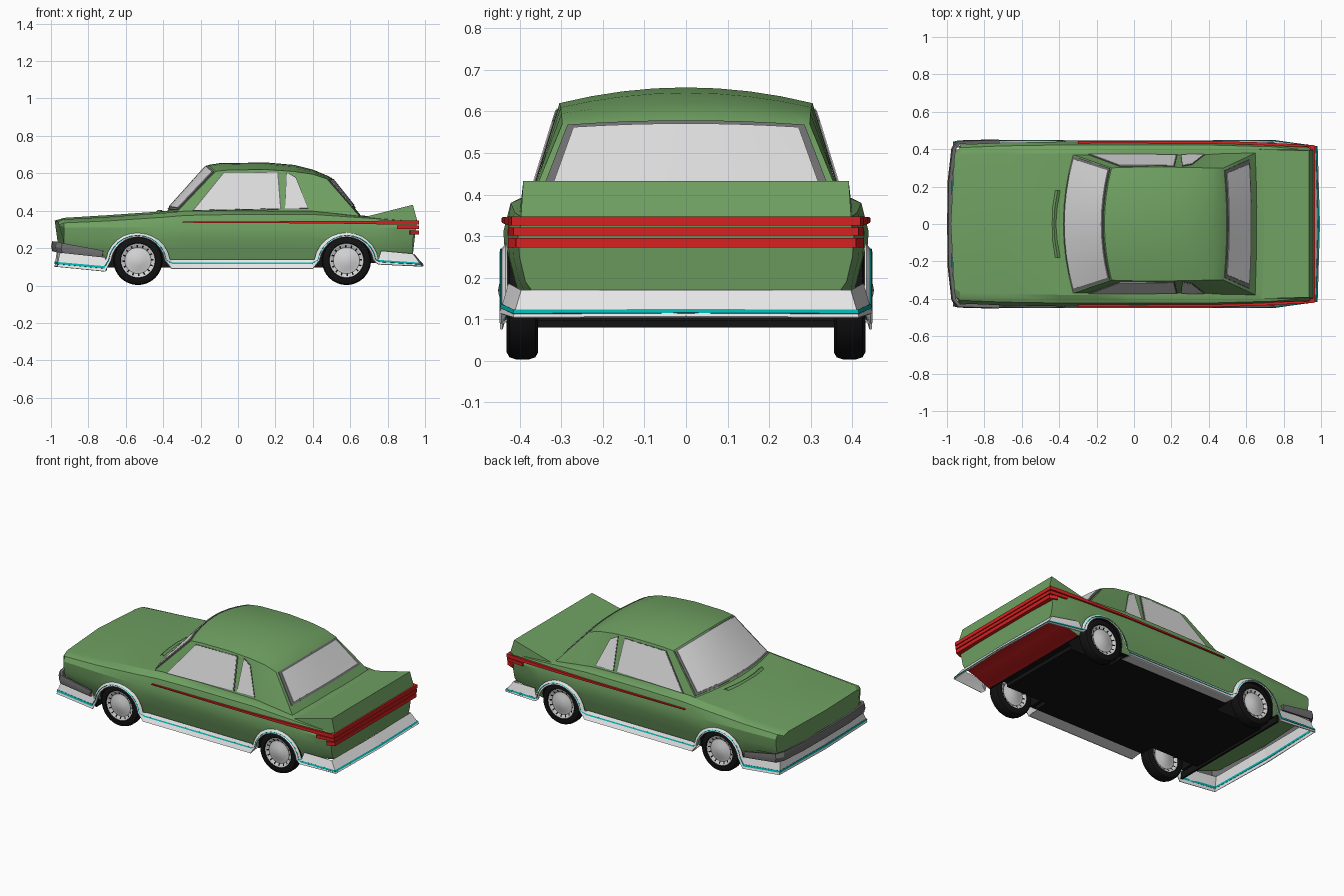
import bpy, bmesh, math
from mathutils import Vector, Matrix

if "Cube" in bpy.data.objects:
    bpy.data.objects.remove(bpy.data.objects["Cube"])


def mat(name, r, g, b):
    m = bpy.data.materials.new(name)
    m.diffuse_color = (r, g, b, 1)
    m.use_nodes = True
    m.node_tree.nodes["Principled BSDF"].inputs["Base Color"].default_value = m.diffuse_color
    return m


GREEN = mat("green_paint", 0.16, 0.355, 0.122)
BLACK = mat("black_rubber", 0.006, 0.006, 0.006)
GLASS = mat("pale_glass", 0.72, 0.72, 0.72)
TRIM = mat("dark_grey_trim", 0.16, 0.16, 0.165)
WHITE = mat("white_skirt", 0.80, 0.80, 0.80)
RED = mat("red_stripe", 0.68, 0.014, 0.014)
TEAL = mat("teal_line", 0.0, 0.46, 0.44)
METAL = mat("light_metal", 0.66, 0.66, 0.66)


def select(ob):
    bpy.ops.object.select_all(action='DESELECT')
    ob.select_set(True)
    bpy.context.view_layer.objects.active = ob


def smooth(ob, angle):
    select(ob)
    bpy.ops.object.shade_smooth_by_angle(angle=math.radians(angle))


def finish(name, bm, mats, mirror=False, solid=0, angle=30):
    bmesh.ops.remove_doubles(bm, verts=bm.verts, dist=1e-5)
    bmesh.ops.recalc_face_normals(bm, faces=bm.faces)
    me = bpy.data.meshes.new(name)
    bm.to_mesh(me)
    bm.free()
    ob = bpy.data.objects.new(name, me)
    bpy.context.collection.objects.link(ob)
    for m in mats:
        me.materials.append(m)
    select(ob)
    if solid:
        s = ob.modifiers.new("thickness", 'SOLIDIFY')
        s.thickness, s.offset = solid, 0
        bpy.ops.object.modifier_apply(modifier=s.name)
    smooth(ob, angle)
    if mirror:
        ob.modifiers.new("mirror", 'MIRROR').use_axis = (False, True, False)
    return ob


def add_grid(bm, rows, closed=False, rule=None):
    vs = [[bm.verts.new(p) for p in r] for r in rows]
    n = len(rows[0])
    for i in range(len(rows) - 1):
        for j in range(n if closed else n - 1):
            k = (j + 1) % n
            f = bm.faces.new((vs[i][j], vs[i][k], vs[i + 1][k], vs[i + 1][j]))
            if rule:
                f.material_index = rule(i, j)
    return vs


def grid(name, rows, m, **kw):
    bm = bmesh.new()
    add_grid(bm, rows)
    return finish(name, bm, [m], **kw)


def box(name, x0, x1, y0, y1, z0, z1, m, **kw):
    bm = bmesh.new()
    bmesh.ops.create_cube(bm, size=1)
    for v in bm.verts:
        v.co = ((x0 + x1) / 2 + v.co.x * (x1 - x0), (y0 + y1) / 2 + v.co.y * (y1 - y0),
                (z0 + z1) / 2 + v.co.z * (z1 - z0))
    return finish(name, bm, [m], **kw)


# Lower body: lofted rings (x, half width, shoulder height, centre height, bottom height)
stations = [(-.98, .40, .325, .347, .20), (-.93, .425, .335, .362, .20), (-.70, .435, .345, .376, .12),
            (-.40, .44, .365, .397, .12), (-.28, .44, .375, .408, .12), (0, .44, .38, .41, .12),
            (.40, .44, .38, .405, .12), (.74, .43, .357, .366, .12), (.85, .42, .35, .36, .155),
            (.955, .405, .345, .35, .165)]
rings = []
for i, (x, w, zs, zt, zb) in enumerate(stations):
    half = [(0, zb), (.91 * w, zb), (.955 * w, max(.19, zb + .01)), (.99 * w, .25), (w, .31),
            (.96 * w, zs), (.86 * w, zs + .7 * (zt - zs)), (0, zt)]
    loop = half + [(-y, z) for y, z in half[-2:0:-1]]

    def dx(y, z):  # undercut nose and tail, swept-back nose corners
        if i == 0:
            return .025 * (y / .4) ** 2 + (.02 if z < .315 else 0)
        return -.02 if i == 9 and z < .26 else 0
    rings.append([(x + dx(y, z), y, z) for y, z in loop])


def under_rule(i, j):  # black floor, red panel behind the rear wheels
    return 0 if j not in (0, 13) or i < 2 else 1 if i < 7 else 2


bm = bmesh.new()
vs = add_grid(bm, rings, closed=True, rule=under_rule)
bm.faces.new(vs[0])
bm.faces.new(vs[-1])
body = finish("body", bm, [GREEN, BLACK, RED])

# Wheel wells cut from the body
AXLES = (-.535, .58)
bm = bmesh.new()
for cx in AXLES:
    for s in (-1, 1):
        bmesh.ops.create_cone(bm, cap_ends=True, segments=40, radius1=.15, radius2=.15, depth=.36,
                              matrix=Matrix.Translation((cx, s * .46, .125)) @ Matrix.Rotation(math.pi / 2, 4, 'X'))
for f in bm.faces:
    f.material_index = 1
cutter = finish("wheel_well_cutter", bm, [GREEN, BLACK])
cutter.hide_render = True
b = body.modifiers.new("wheel_wells", 'BOOLEAN')
b.operation, b.object, b.solver = 'DIFFERENCE', cutter, 'EXACT'
select(body)
bpy.ops.object.modifier_apply(modifier=b.name)
smooth(body, 25)
body.modifiers.new("even_shading", 'WEIGHTED_NORMAL').keep_sharp = True
cutter.hide_set(True)

# Cabin: roof centre line, roof edge line and base line
centre = [(-.158, .645), (-.10, .654), (.15, .658), (.30, .645), (.40, .62), (.49, .582)]
edge = [(-.12, .30, .61), (-.05, .303, .618), (.15, .305, .62), (.30, .302, .61), (.40, .30, .595), (.475, .298, .57)]
base = [(-.325, .37, .395), (-.2, .37, .395), (.1, .37, .395), (.32, .373, .39), (.47, .378, .385), (.65, .38, .37)]
US = [-1, -.75, -.5, -.25, 0, .25, .5, .75, 1]


def roof(i, u):
    c, e, q = centre[i], edge[i], u * u
    return Vector((c[0] + (e[0] - c[0]) * q, u * e[1], c[1] + (e[2] - c[1]) * q))


def front(u, v):
    return Vector((-.378 + .053 * u * u, .37 * u, .40 - .005 * u * u)).lerp(roof(0, u), v)


def rear(u, v):
    return Vector((.66 - .01 * u * u, .38 * u, .37)).lerp(roof(5, u), v)


bm = bmesh.new()
add_grid(bm, [[roof(i, u) for u in US] for i in range(6)])
add_grid(bm, [[front(u, v) for u in US] for v in (0, .5, 1)])
add_grid(bm, [[rear(u, v) for u in US] for v in (0, .5, 1)])
for s in (-1, 1):
    add_grid(bm, [[Vector((p[0], s * p[1], p[2])).lerp(roof(i, s), v) for v in (0, .5, 1)]
                  for i, p in enumerate(base)])
finish("cabin", bm, [GREEN])


# Windscreen and back window with trim frames
def screen(name, func, u, v0, v1, off, m):
    grid(name, [[func(a * u, v) + Vector(off) for a in US] for v in (v0, .5, v1)], m, solid=.004)


screen("windscreen_frame", front, .985, .03, .98, (-.003, 0, .002), TRIM)
screen("windscreen_glass", front, .945, .07, .955, (-.006, 0, .005), GLASS)
screen("back_window_frame", rear, .95, .20, .97, (.002, 0, .002), TRIM)
screen("back_window_glass", rear, .89, .25, .92, (.005, 0, .005), GLASS)


# Side windows: flat plates leaning with the cabin
def side_window(name, pts):
    n = len(pts)
    cx, cz = sum(p[0] for p in pts) / n, sum(p[1] for p in pts) / n
    for part, k, off, m in (("frame", 1.035, .002, TRIM), ("glass", 1, .004, GLASS)):
        bm = bmesh.new()
        q = [(cx + (x - cx) * k, cz + (z - cz) * k) for x, z in pts]
        bm.faces.new([bm.verts.new((x, .37 - .305 * (z - .40) + off + .012 * max(0, x - .22), z)) for x, z in q])
        finish(name + "_" + part, bm, [m], mirror=True, solid=.004)


side_window("door_window", [(-.235, .403), (-.075, .60), (.21, .603), (.225, .412)])
side_window("quarter_window", [(.252, .412), (.26, .603), (.31, .575), (.375, .413)])

# Tail spoiler wedge and cowl ridge
bm = bmesh.new()
prof = [(.66, .40, .362), (.935, .392, .432), (.96, .398, .34), (.9, .40, .33)]
vs = add_grid(bm, [[(x, s * y, z) for x, y, z in prof] for s in (-1, 1)], closed=True)
bm.faces.new(vs[0])
bm.faces.new(vs[1])
finish("tail_spoiler", bm, [GREEN])
grid("cowl_ridge", [[(x + .02 * (y / .18) ** 2, y, z) for y in (-.18, -.09, 0, .09, .18)]
                    for x, z in ((-.44, .390), (-.428, .402), (-.415, .392))], GREEN, solid=.003)

# Skirt: upper point, lower point, and position of the teal line between them
pairs = [((-.965, 0, .19), (-.978, 0, .10), .75), ((-.95, .41, .18), (-.965, .44, .10), .75),
         ((-.72, .43, .165), (-.71, .445, .075), .75)]


def arch(cx):
    for k in range(13):
        a = math.radians(172 - 164 * k / 12)
        c, s = math.cos(a), math.sin(a)
        pairs.append(((cx + .172 * c, .432, .115 + .166 * s), (cx + .145 * c, .447, .115 + .145 * s), .6))


arch(AXLES[0])
pairs += [((-.345, .418, .138), (-.355, .447, .09), .4), ((.39, .418, .138), (.40, .447, .09), .4)]
arch(AXLES[1])
pairs += [((.765, .425, .185), (.75, .446, .113), .75), ((.935, .395, .168), (.98, .415, .103), .78),
          ((.94, 0, .168), (.992, 0, .105), .78)]


def scaled(p, sx, sy):
    return Vector((p.x * sx, p.y * sy, p.z))


grid("skirt", [[Vector(a), Vector(c)] for a, c, f in pairs], WHITE, mirror=True, solid=.006)
# Teal line on the outside, repeated on the inside of the nose
rows = [[Vector(a).lerp(Vector(c), f + d) for d in (-.07, .07)] for a, c, f in pairs]
grid("skirt_line", [[scaled(p, 1.005, 1.01) for p in r] for r in rows], TEAL, mirror=True, solid=.003)
grid("skirt_line_inside", [[scaled(p, .995, .99) for p in r] for r in rows[:3]], TEAL, mirror=True, solid=.003)
grid("sill_lip", [[(x, .447, .092), (x, .37, .10)] for x in (-.36, .40)], WHITE, mirror=True, solid=.004)

# Front bumper wrapping to the wheel arch
grid("front_bumper", [[(x, y, z0), (x - .006, y + .004 * (y > 0), (z0 + z1) / 2), (x, y, z1)] for x, y, z0, z1 in (
    (-.984, 0, .185, .235), (-.982, .22, .185, .235), (-.962, .40, .18, .232),
    (-.935, .435, .176, .225), (-.72, .44, .152, .185))], TRIM, mirror=True, solid=.018)

# Red tail bars and tapering side stripes
for k, (w, z0, z1, x0) in enumerate(((.42, .325, .347, .84), (.415, .301, .32, .85), (.41, .272, .295, .92))):
    box("tail_bar_%d" % k, .94, .968, -w, w, z0, z1, RED)
    grid("tail_bar_side_%d" % k, [[(x, y, z0), (x, y, z1)] for x, y in ((x0, .424), (.96, w - .004))],
         RED, mirror=True, solid=.01)
grid("side_stripe", [[(x, y, z0), (x, y, z1)] for x, y, z0, z1 in (
    (-.30, .436, .336, .341), (.1, .437, .334, .343), (.45, .436, .332, .345),
    (.66, .430, .329, .346), (.90, .418, .325, .347))], RED, mirror=True, solid=.014)

# Underside
box("floor_pan", -.70, .70, -.28, .28, .096, .125, BLACK)
box("floor_middle", -.37, .41, -.37, .37, .096, .125, BLACK)
box("front_floor_edge", -.712, -.70, -.42, .42, .08, .125, BLACK)

# Wheels: turned profile (radius, y), same rim on both faces, alternating rim slots
outer = [(0, .43), (.03, .428), (.052, .419), (.070, .416), (.084, .424), (.091, .426), (.094, .432),
         (.114, .432), (.126, .425), (.131, .41)]
tyre = outer + [(r, .788 - y) for r, y in reversed(outer)]
N = 64


def wheel_rule(i, j):
    i = min(i, len(tyre) - 2 - i)
    if i == 3:
        return 1 if j % 4 == 0 else 0
    return 0 if i < 5 else 1


for name, cx in zip(("front_wheels", "rear_wheels"), AXLES):
    bm = bmesh.new()
    add_grid(bm, [[(cx + r * math.cos(j * math.tau / N), y, .134 + r * math.sin(j * math.tau / N))
                   for j in range(N)] for r, y in tyre], closed=True, rule=wheel_rule)
    bmesh.ops.dissolve_degenerate(bm, dist=1e-6, edges=bm.edges)
    finish(name, bm, [METAL, BLACK], mirror=True, angle=35)
